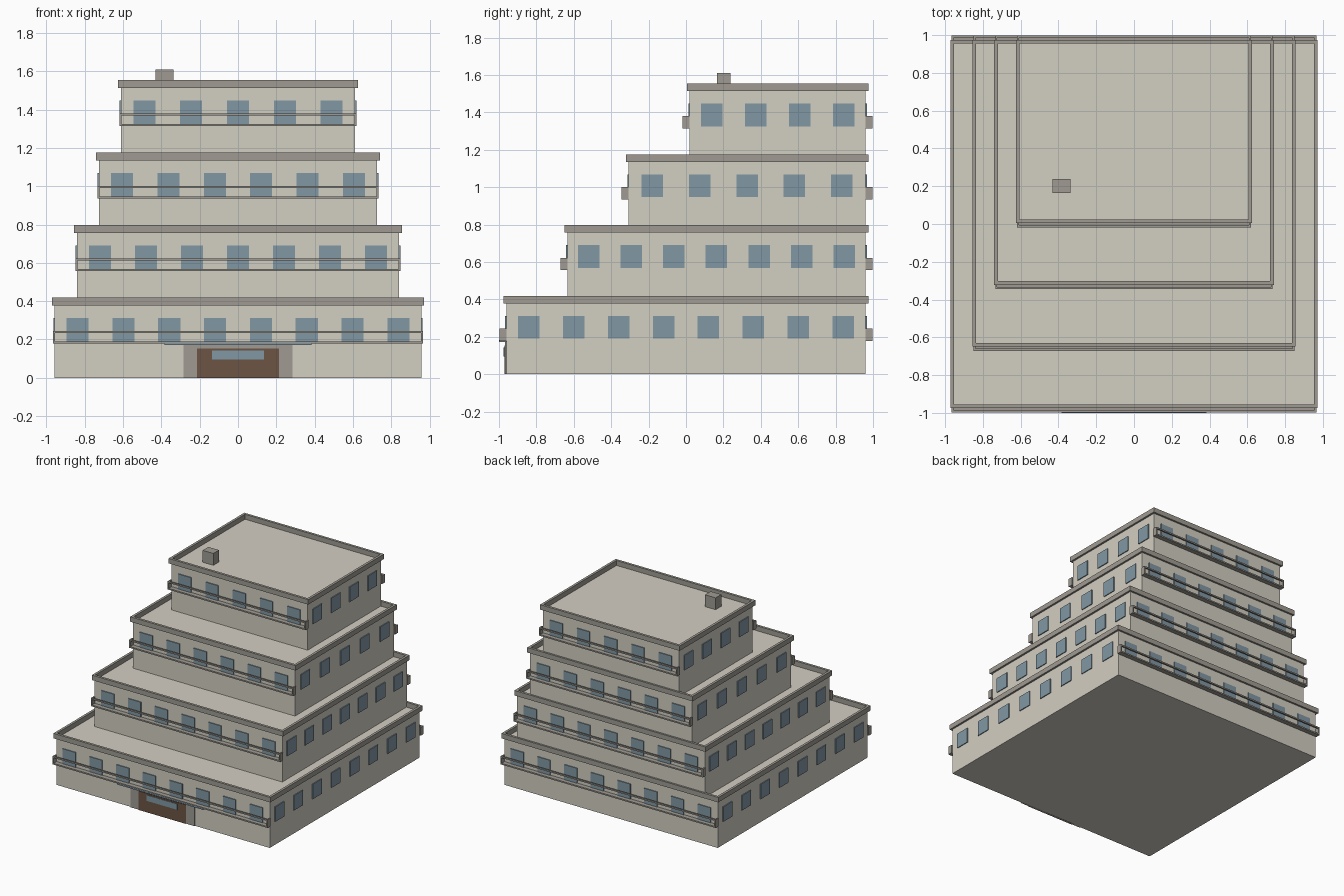
import bpy, bmesh
from mathutils import Matrix

if "Cube" in bpy.data.objects:
    bpy.data.objects.remove(bpy.data.objects["Cube"])


def material(name, rgb):
    m = bpy.data.materials.new(name)
    m.diffuse_color = (*rgb, 1)
    m.use_nodes = True
    m.node_tree.nodes["Principled BSDF"].inputs["Base Color"].default_value = m.diffuse_color
    return m


WALL = material("wall", (0.65, 0.62, 0.54))
TRIM = material("trim", (0.35, 0.33, 0.29))
GLASS = material("glass", (0.22, 0.31, 0.37))
WOOD = material("wood", (0.15, 0.09, 0.06))


def boxes(name, mat, *bounds):
    """One object from boxes given as (x0, x1, y0, y1, z0, z1)."""
    bm = bmesh.new()
    for x0, x1, y0, y1, z0, z1 in bounds:
        mtx = Matrix.Translation(((x0 + x1) / 2, (y0 + y1) / 2, (z0 + z1) / 2))
        mtx = mtx @ Matrix.Diagonal((x1 - x0, y1 - y0, z1 - z0, 1))
        bmesh.ops.create_cube(bm, size=1, matrix=mtx)
    me = bpy.data.meshes.new(name)
    bm.to_mesh(me)
    bm.free()
    me.materials.append(mat)
    ob = bpy.data.objects.new(name, me)
    bpy.context.collection.objects.link(ob)
    return ob


def parapet(name, hx, y0, y1, z0, z1, out=0.015, inn=0.005):
    """Rectangular ring round a roof edge, with a hollow middle."""
    bm = bmesh.new()
    rings = []
    for d, z in ((out, z0), (out, z1), (-inn, z1), (-inn, z0)):
        rings.append([bm.verts.new(p) for p in (
            (-hx - d, y0 - d, z), (hx + d, y0 - d, z),
            (hx + d, y1 + d, z), (-hx - d, y1 + d, z))])
    for i in range(4):
        a, b = rings[i], rings[(i + 1) % 4]
        for j in range(4):
            k = (j + 1) % 4
            bm.faces.new((a[j], a[k], b[k], b[j]))
    bmesh.ops.recalc_face_normals(bm, faces=bm.faces)
    me = bpy.data.meshes.new(name)
    bm.to_mesh(me)
    bm.free()
    me.materials.append(TRIM)
    bpy.context.collection.objects.link(bpy.data.objects.new(name, me))


FLOOR, BACK = 0.3785, 0.96
W, P = 0.0575, 0.007          # window half width, window projection
D = 0.038                     # balcony depth

# half width, front y, windows on front/back, windows on sides
tiers = [(0.957, -0.96, 8, 8), (0.841, -0.634, 7, 7),
         (0.726, -0.307, 6, 5), (0.611, 0.02, 5, 4)]

for i, (hx, fy, nf, ns) in enumerate(tiers):
    b = i * FLOOR
    t = f"_{i + 1}"
    boxes("storey" + t, WALL, (-hx, hx, fy, BACK, b, b + FLOOR))
    parapet("parapet" + t, hx, fy, BACK, b + FLOOR, b + FLOOR + 0.04)

    # Windows on all four sides
    z0, z1 = b + 0.19, b + 0.311
    wins = []
    for k in range(nf):
        x = -hx + (k + 0.5) * 2 * hx / nf
        for y in (fy, BACK):
            wins.append((x - W, x + W, y - P, y + P, z0, z1))
    for k in range(ns):
        y = fy + (k + 0.5) * (BACK - fy) / ns
        for x in (-hx, hx):
            wins.append((x - P, x + P, y - W, y + W, z0, z1))
    boxes("windows" + t, GLASS, *wins)

    # Balconies front and back: slab, top rail and end panels
    e = hx + 0.008
    for side, y, s in (("front", fy, -1), ("back", BACK, 1)):
        lo, hi = sorted((y, y + s * D))
        r0, r1 = sorted((y + s * (D - 0.012), y + s * D))
        boxes(f"balcony_{side}{t}", TRIM,
              (-e, e, lo, hi, b + 0.178, b + 0.189),
              (-e, e, r0, r1, b + 0.233, b + 0.244),
              (-e, -e + 0.01, lo, hi, b + 0.189, b + 0.244),
              (e - 0.01, e, lo, hi, b + 0.189, b + 0.244))

# Entrance
boxes("door_surround", TRIM, (-0.285, 0.285, -0.967, -0.95, 0, 0.172))
boxes("door", WOOD, (-0.213, 0.213, -0.971, -0.95, 0, 0.153))
boxes("door_glass", GLASS, (-0.137, 0.137, -0.975, -0.95, 0.095, 0.142))
boxes("entrance_canopy", GLASS, (-0.385, 0.385, -1.0, -0.95, 0.171, 0.182))

# Rooftop vent
top = 4 * FLOOR
boxes("roof_vent", TRIM, (-0.432, -0.337, 0.165, 0.238, top, 1.61))
